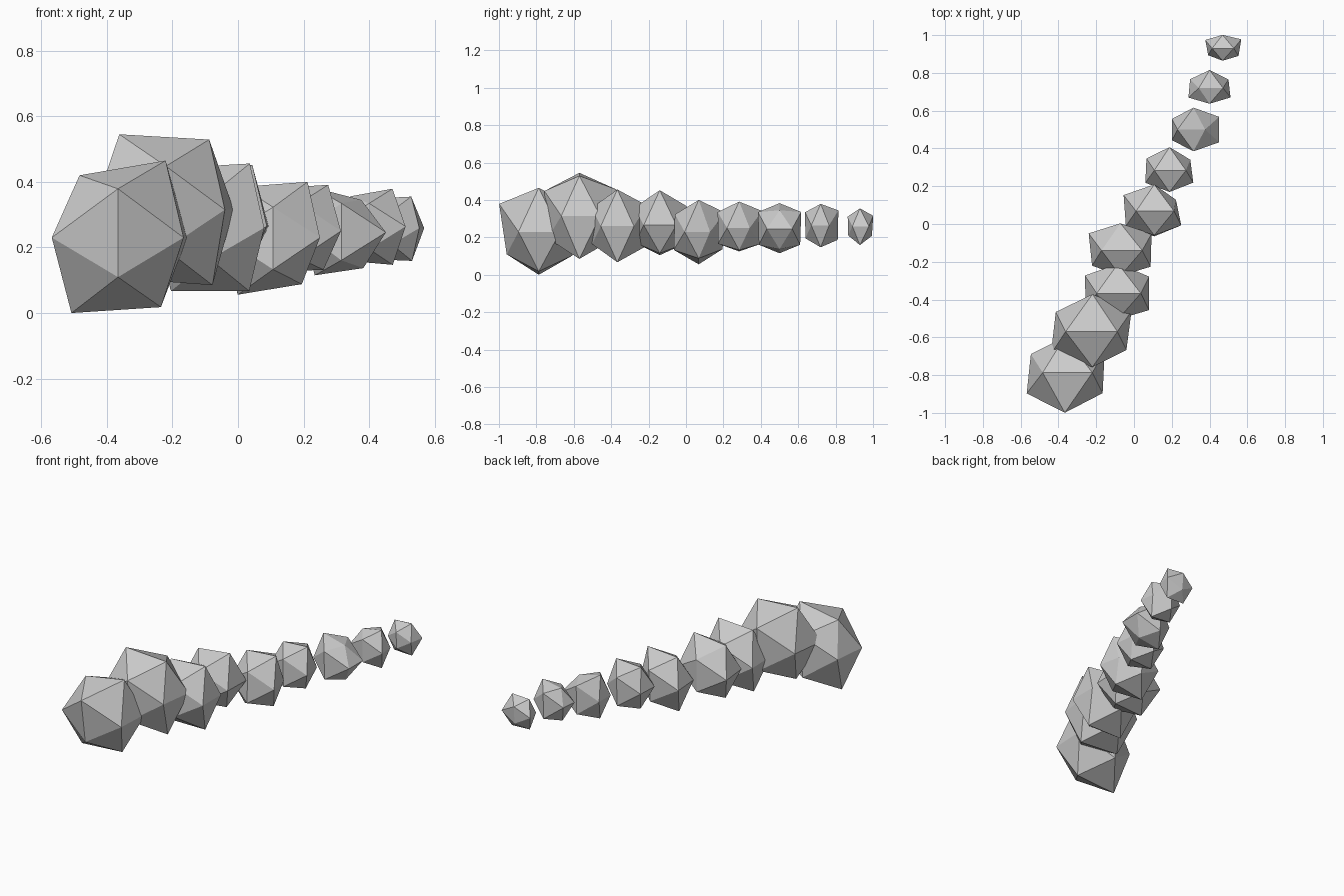
import bpy, bmesh
from mathutils import Vector

PHI = 1.618034
K = 1 / PHI
# Unit icosahedron directions (golden component = 1)
DIRS = [(-K, 0, 1), (K, 0, 1), (-K, 0, -1), (K, 0, -1),      # top and bottom pairs
        (0, -1, K), (0, -1, -K), (0, 1, K), (0, 1, -K),      # front and back pairs
        (-1, -K, 0), (-1, K, 0), (1, -K, 0), (1, K, 0)]      # left and right pairs


def rock(name, centre, squash, *radii):
    """Icosahedron whose corners are pushed in or out, flattened along y."""
    bm = bmesh.new()
    corners = [bm.verts.new(d) for d in DIRS]
    bmesh.ops.convex_hull(bm, input=corners)
    for v, d, r in zip(corners, DIRS, radii):
        p = Vector(d) * r / 1000
        p.y *= squash
        v.co = p
    bmesh.ops.recalc_face_normals(bm, faces=bm.faces)
    mesh = bpy.data.meshes.new(name)
    bm.to_mesh(mesh)
    bm.free()
    ob = bpy.data.objects.new(name, mesh)
    ob.location = centre
    bpy.context.collection.objects.link(ob)


# Row of boulders shrinking from front left to back right
rock("boulder_1", (-.366, -.787, .23), .88, 190, 235, 230, 212, 241, 195, 215, 205, 202, 180, 200, 211)
rock("boulder_2", (-.22, -.57, .315), .87, 230, 214, 210, 230, 215, 195, 228, 205, 220, 194, 180, 207)
rock("boulder_3", (-.085, -.367, .26), .87, 182, 196, 193, 193, 158, 155, 180, 175, 170, 175, 165, 165)
rock("boulder_4", (-.072, -.14, .265), .87, 162, 187, 160, 150, 155, 152, 165, 158, 150, 168, 160, 165)
rock("boulder_5", (.107, .068, .23), .85, 155, 170, 174, 142, 150, 157, 166, 150, 150, 162, 143, 115)
rock("boulder_6", (.188, .284, .25), .83, 130, 141, 125, 118, 138, 136, 148, 138, 128, 122, 126, 110)
rock("boulder_7", (.315, .5, .246), .80, 137, 99, 131, 109, 144, 138, 145, 138, 114, 114, 136, 136)
rock("boulder_8", (.4, .72, .264), .73, 92, 115, 105, 117, 114, 112, 130, 125, 112, 103, 111, 100)
rock("boulder_9", (.469, .93, .259), .78, 90, 96, 95, 100, 84, 80, 91, 82, 76, 92, 84, 99)
